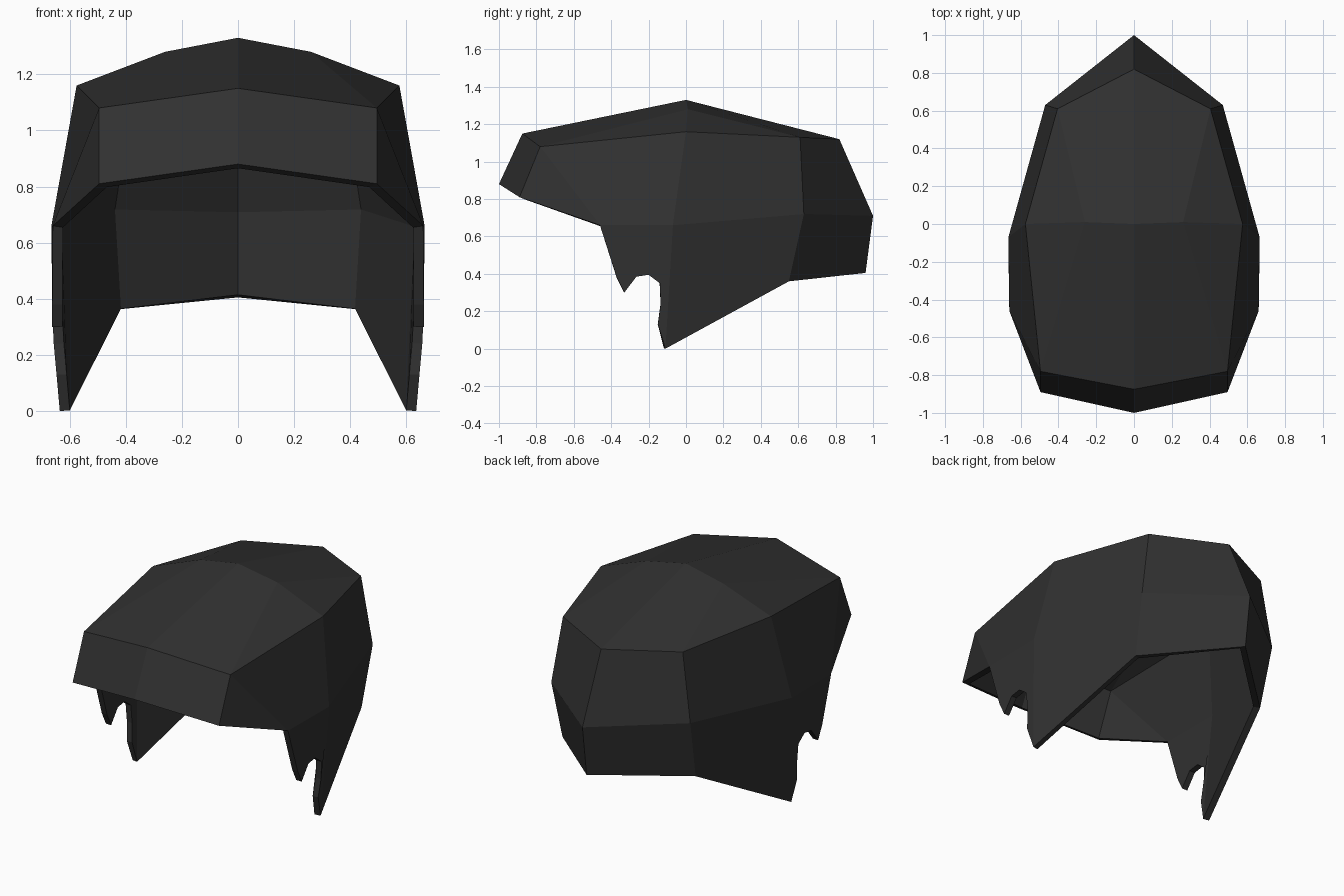
import bpy, bmesh

cube = bpy.data.objects.get("Cube")
if cube:
    bpy.data.objects.remove(cube, do_unlink=True)

# One flat colour
mat = bpy.data.materials.new("charcoal black")
mat.use_nodes = True
colour = (0.03, 0.03, 0.03, 1)
mat.diffuse_color = colour
mat.node_tree.nodes["Principled BSDF"].inputs["Base Color"].default_value = colour

# Key points of the left half of the shell
points = {
    "fringe_top": (0, -0.875, 1.15), "fringe_top_corner": (0.495, -0.78, 1.08),
    "fringe_low": (0, -1.0, 0.88), "fringe_low_corner": (0.495, -0.89, 0.81),
    "peak": (0, 0, 1.33), "crown": (0.26, 0.01, 1.28), "temple": (0.575, 0, 1.16),
    "back_top": (0, 0.82, 1.12), "back_top_corner": (0.405, 0.61, 1.13),
    "back_mid": (0, 1.0, 0.71), "back_mid_corner": (0.47, 0.63, 0.72),
    "back_low": (0, 0.96, 0.405), "back_low_corner": (0.45, 0.55, 0.36),
    "side": (0.665, -0.07, 0.66), "side_front": (0.66, -0.46, 0.66),
    "tip": (0.635, -0.11, 0),
}

# Jagged lower edge of the sideburn, as (y, z)
jagged = [(-0.37, 0.38), (-0.33, 0.30), (-0.265, 0.385), (-0.2, 0.395),
          (-0.14, 0.35), (-0.135, 0.24), (-0.15, 0.13)]
jag_names = []
for i, (y, z) in enumerate(jagged):
    jag_names.append(f"jag{i}")
    points[f"jag{i}"] = (0.635 + 0.027 * min(1, z / 0.3), y, z)

panels = [
    # top
    ["fringe_top", "fringe_top_corner", "crown", "peak"],
    ["fringe_top_corner", "temple", "crown"],
    ["peak", "crown", "back_top_corner", "back_top"],
    ["crown", "temple", "back_top_corner"],
    # fringe
    ["fringe_top", "fringe_low", "fringe_low_corner", "fringe_top_corner"],
    ["fringe_top_corner", "fringe_low_corner", "side_front"],
    # sides
    ["fringe_top_corner", "side_front", "side", "temple"],
    ["temple", "side", "back_mid_corner", "back_top_corner"],
    ["side", "tip", "back_low_corner", "back_mid_corner"],
    ["side", "side_front"] + jag_names + ["tip"],
    # back
    ["back_top", "back_top_corner", "back_mid_corner", "back_mid"],
    ["back_mid", "back_mid_corner", "back_low_corner", "back_low"],
]

bm = bmesh.new()
verts = {name: bm.verts.new(co) for name, co in points.items()}
for names in panels:
    bm.faces.new([verts[n] for n in names])
bmesh.ops.recalc_face_normals(bm, faces=bm.faces)
bm.faces.ensure_lookup_table()
bm.normal_update()
if bm.faces[0].normal.z < 0:
    bmesh.ops.reverse_faces(bm, faces=bm.faces)

mesh = bpy.data.meshes.new("hair_shell")
bm.to_mesh(mesh)
bm.free()
mesh.materials.append(mat)
hair = bpy.data.objects.new("hair_shell", mesh)
bpy.context.collection.objects.link(hair)

# Mirror the half, then thicken inward
mirror = hair.modifiers.new("mirror", "MIRROR")
mirror.use_clip = True
solid = hair.modifiers.new("thickness", "SOLIDIFY")
solid.thickness = 0.036
solid.offset = -1
solid.use_even_offset = True
